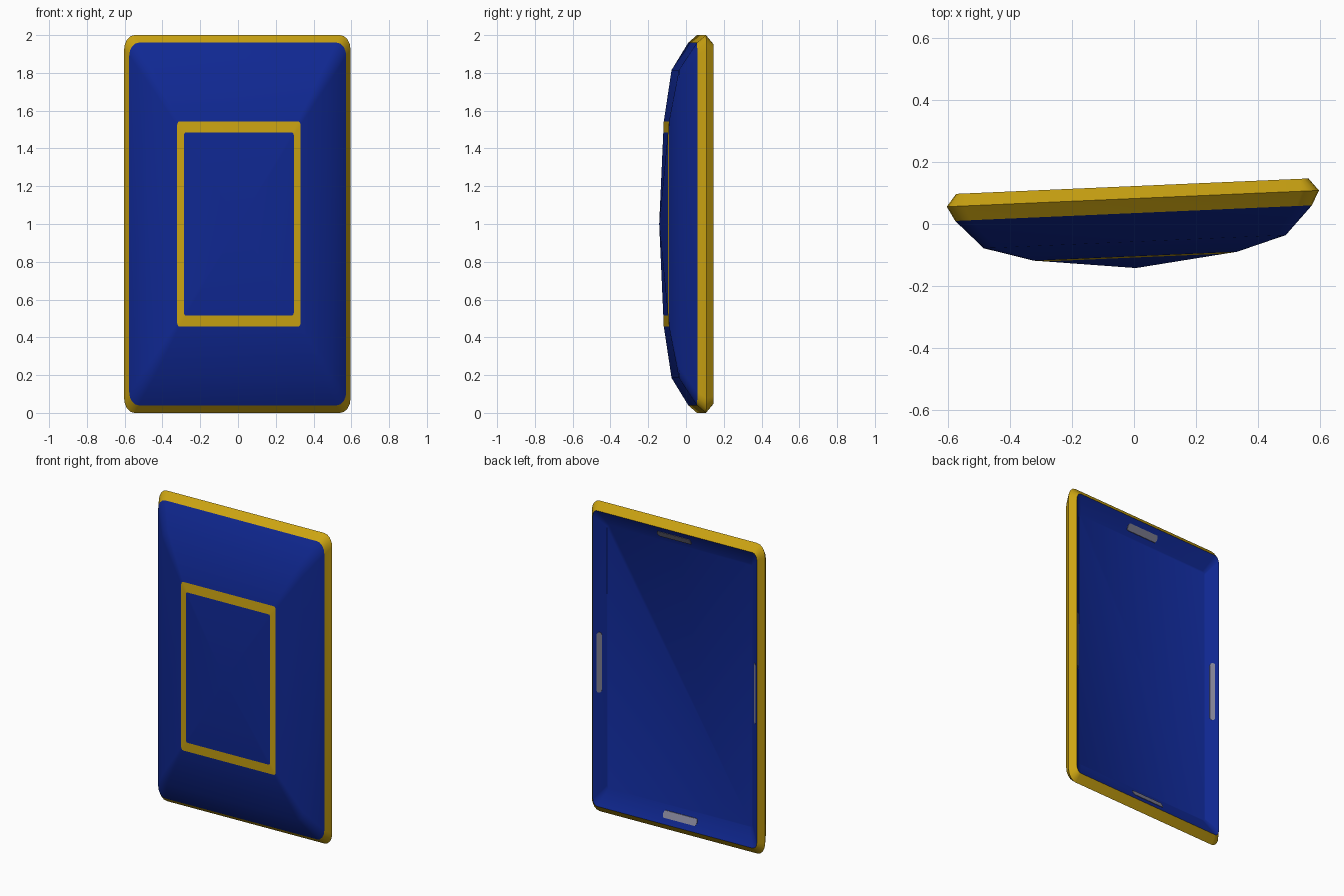
import bpy, bmesh, math
from mathutils import Matrix

if "Cube" in bpy.data.objects:
    bpy.data.objects.remove(bpy.data.objects["Cube"])

TILT = Matrix.Rotation(math.radians(2.5), 4, 'Z')   # whole panel is turned slightly
LIFT = Matrix.Translation((0, 0, 1))


def material(name, rgb):
    m = bpy.data.materials.new(name)
    m.diffuse_color = (*rgb, 1)
    m.use_nodes = True
    m.node_tree.nodes["Principled BSDF"].inputs["Base Color"].default_value = m.diffuse_color
    return m


blue = material("deep blue", (0.005, 0.021, 0.29))
gold = material("gold", (0.60, 0.37, 0.006))
grey = material("lilac grey", (0.22, 0.22, 0.30))


def finish(name, bm, mat):
    bm.transform(LIFT @ TILT)
    me = bpy.data.meshes.new(name)
    bm.to_mesh(me)
    bm.free()
    me.materials.append(mat)
    ob = bpy.data.objects.new(name, me)
    bpy.context.collection.objects.link(ob)
    bpy.context.view_layer.objects.active = ob
    ob.select_set(True)
    bpy.ops.object.shade_smooth_by_angle(angle=math.radians(35))
    ob.select_set(False)


def ring(bm, hx, hz, r, y, seg=4):
    """Rounded rectangle, anticlockwise seen from the front."""
    rx, rz = r, r * 1.4
    pts = []
    for k, (sx, sz) in enumerate([(1, 1), (-1, 1), (-1, -1), (1, -1)]):
        for i in range(seg + 1):
            a = (k + i / seg) * math.pi / 2
            pts.append(bm.verts.new((sx * (hx - rx) + rx * math.cos(a), y,
                                     sz * (hz - rz) + rz * math.sin(a))))
    return pts


def loft(name, rings, mat, apex=None, back_cap=False):
    bm = bmesh.new()
    loops = [ring(bm, *r) for r in rings]
    n = len(loops[0])
    if apex is not None:
        tip = bm.verts.new((0, apex, 0))
        for j in range(n):
            bm.faces.new((tip, loops[0][j], loops[0][(j + 1) % n]))
    for a, b in zip(loops, loops[1:]):
        for j in range(n):
            k = (j + 1) % n
            bm.faces.new((a[j], b[j], b[k], a[k]))
    if back_cap:
        bm.faces.new(loops[-1][::-1])
    finish(name, bm, mat)


# Cross-section rings from front centre, round the rim, to the back: half x, half z, corner, y
band_in = (0.291, 0.484, 0.010, -0.108)
band_out = (0.327, 0.543, 0.014, -0.104)
shoulder = (0.487, 0.815, 0.040, -0.057)
rim_front = (0.575, 0.960, 0.050, 0.035)
rim_outer = (0.600, 1.000, 0.055, 0.082)
rim_back = (0.568, 0.952, 0.030, 0.122)
floor = (0.503, 0.850, 0.015, 0.067)

loft("front_centre", [band_in], blue, apex=-0.142)
loft("front_frame", [band_in, band_out], gold)
loft("front_dome", [band_out, shoulder, rim_front], blue)
loft("outer_rim", [rim_front, rim_outer, rim_back], gold)
loft("back_recess", [rim_back, floor], blue, back_cap=True)

# Rounded pads on the four sloping walls of the back recess
for side, name in enumerate(["right", "top", "left", "bottom"]):
    bm = bmesh.new()
    rot = Matrix.Rotation(-side * math.pi / 2, 3, 'Y')
    loops = []
    for lift in (0.0, 0.004):
        loop = []
        for i in range(16):
            a = 2 * math.pi * (i + 0.5) / 16
            u = -0.035 + math.copysign(0.175, math.cos(a)) + 0.02 * math.cos(a)
            v = 0.5 + 0.19 * math.sin(a)
            p = rot @ Matrix.Translation((0.95 - 0.105 * v, 0, u)).to_translation()
            loop.append(bm.verts.new((p.x * 0.6, 0.122 - 0.055 * v + lift, p.z)))
        loops.append(loop)
    bm.faces.new(loops[0])
    bm.faces.new(loops[1][::-1])
    for j in range(16):
        k = (j + 1) % 16
        bm.faces.new((loops[0][j], loops[0][k], loops[1][k], loops[1][j]))
    bmesh.ops.recalc_face_normals(bm, faces=bm.faces)
    finish("back_pad_" + name, bm, grey)
